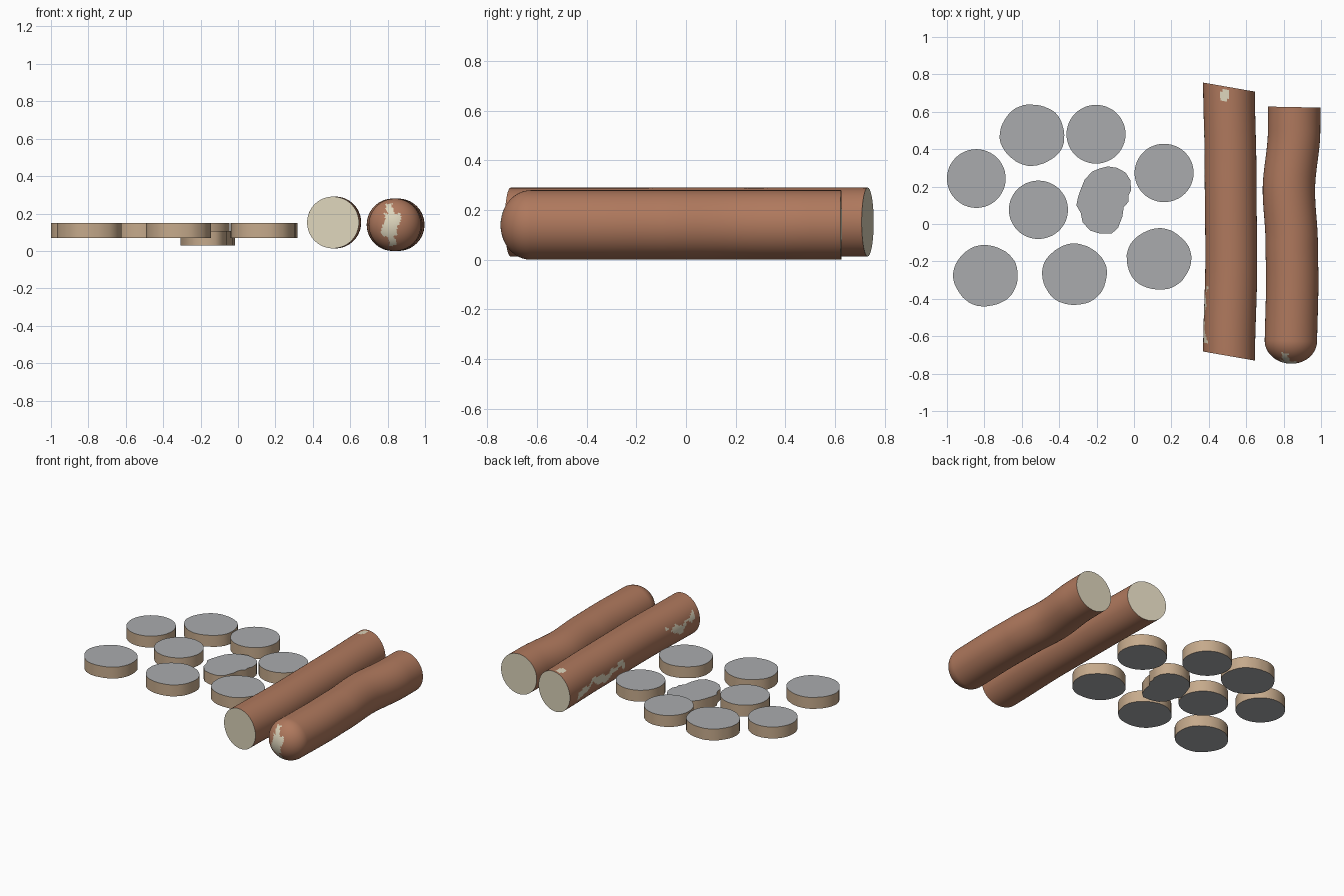
import bpy, bmesh, math, random

if "Cube" in bpy.data.objects:
    bpy.data.objects.remove(bpy.data.objects["Cube"])
random.seed(4)


def mat(name, rgb):
    m = bpy.data.materials.new(name)
    m.diffuse_color = (*rgb, 1)
    m.use_nodes = True
    m.node_tree.nodes["Principled BSDF"].inputs["Base Color"].default_value = m.diffuse_color
    return m


SKIN = mat("sausage brown", (0.43, 0.19, 0.11))
CREAM = mat("cut cream", (0.72, 0.66, 0.50))
GREY = mat("slice grey", (0.40, 0.41, 0.42))
RIND = mat("slice rind tan", (0.56, 0.40, 0.26))


def finish(name, bm, mats):
    bmesh.ops.recalc_face_normals(bm, faces=bm.faces[:])
    me = bpy.data.meshes.new(name)
    bm.to_mesh(me)
    bm.free()
    for m in mats:
        me.materials.append(m)
    ob = bpy.data.objects.new(name, me)
    bpy.context.collection.objects.link(ob)
    return ob


def interp(path, y):
    """Smoothly interpolated centre x for a given y."""
    for (y0, x0), (y1, x1) in zip(path, path[1:]):
        if y <= y1:
            t = max(0, (y - y0) / (y1 - y0))
            t = t * t * (3 - 2 * t)
            return x0 + (x1 - x0) * t
    return path[-1][1]


def sausage(name, path, rings, zc, slant, patch, seg=72):
    """rings: (y, radius) list from front to back; patch(x, y, z, angle) marks cream skin."""
    bm = bmesh.new()
    loops = []
    for y, r in rings:
        cx = interp(path, y)
        loop = []
        for i in range(seg):
            a = 2 * math.pi * i / seg
            dx = r * math.cos(a)
            loop.append(bm.verts.new((cx + dx, y + slant * dx, zc + r * math.sin(a))))
        loops.append(loop)
    for lo, hi in zip(loops, loops[1:]):
        for i in range(seg):
            j = (i + 1) % seg
            f = bm.faces.new((lo[i], lo[j], hi[j], hi[i]))
            f.smooth = True
            c = f.calc_center_median()
            a = math.degrees(math.atan2(c.z - zc, c.x - interp(path, c.y))) % 360
            f.material_index = 1 if patch(c.x, c.y, c.z, a) else 0
    # End caps
    for loop, front in ((loops[0], True), (loops[-1], False)):
        f = bm.faces.new(loop)
        f.material_index = 1
        f.smooth = False
    return finish(name, bm, (SKIN, CREAM))


# Straight sausage, cut at a slant on both ends, with worn patches on its left side
def worn_side(x, y, z, a):
    if ((x - 0.485) / 0.028) ** 2 + ((y - 0.69) / 0.032) ** 2 < 1 and z > 0.15:
        return True
    wob = 8 * math.sin(y * 23) + 4 * math.sin(y * 61)
    if 0.14 < y < 0.66:
        return abs(a - 182 - wob) < 4 + 9 * abs(math.sin(y * 11 + 0.6))
    if -0.64 < y < -0.34:
        return abs(a - 168 - wob) < 13 * abs(math.sin(y * 17))
    return False


path1 = [(-0.71, 0.508), (-0.2, 0.52), (0.3, 0.516), (0.732, 0.508)]
rings1 = [(-0.706 + 1.438 * i / 90, 0.1385) for i in range(91)]
sausage("slant_cut_sausage", path1, rings1, 0.152, -0.175, worn_side)


# Bent sausage: round front end, flat cut back end
def worn_tip(x, y, z, a):
    if y > -0.63:
        return False
    h = z - 0.14
    wide = 0.042 if abs(h) < 0.06 else 0.018
    mid = 0.818 + 0.012 * math.sin(h * 45)
    return abs(h) < 0.112 and abs(x - mid) < wide


path2 = [(-0.7, 0.838), (-0.3, 0.846), (-0.1, 0.843), (0.18, 0.828), (0.5, 0.856), (0.63, 0.857)]
rings2 = []
for i in range(20):
    t = math.pi / 2 * (i + 0.4) / 20
    rings2.append((-0.625 - 0.122 * math.cos(t), 0.14 * math.sin(t)))
rings2 += [(-0.625 + 1.25 * i / 60, 0.14) for i in range(61)]
sausage("bent_sausage", path2, rings2, 0.14, -0.02, worn_tip)


def slice_disc(name, outline, z0, z1):
    bm = bmesh.new()
    low = [bm.verts.new((x, y, z0)) for x, y in outline]
    top = [bm.verts.new((x, y, z1)) for x, y in outline]
    bm.faces.new(low)
    bm.faces.new(top)
    n = len(outline)
    for i in range(n):
        j = (i + 1) % n
        f = bm.faces.new((low[i], low[j], top[j], top[i]))
        f.material_index = 1
        f.smooth = True
    ob = finish(name, bm, (GREY, RIND))
    for e in ob.data.edges:
        a, b = (ob.data.vertices[v].co.z for v in e.vertices)
        e.use_edge_sharp = abs(a - b) < 1e-5
    return ob


# Round slices: x, y, half width, half depth, edge wobble
slices = [
    (-0.843, 0.243, 0.157, 0.157, 0), (-0.203, 0.48, 0.158, 0.157, 0),
    (0.161, 0.273, 0.158, 0.156, 0), (-0.511, 0.076, 0.158, 0.156, 0),
    (-0.544, 0.476, 0.173, 0.164, 1), (-0.793, -0.277, 0.173, 0.164, 1),
    (-0.318, -0.27, 0.173, 0.164, 1), (0.133, -0.188, 0.173, 0.164, 1),
]
for k, (cx, cy, rx, ry, wob) in enumerate(slices):
    pts = []
    for i in range(48):
        a = 2 * math.pi * i / 48
        s = 1 + wob * (0.012 * math.sin(5 * a + k) + random.uniform(-0.006, 0.006))
        pts.append((cx + rx * s * math.cos(a), cy + ry * s * math.sin(a)))
    slice_disc(f"round_slice_{k + 1}", pts, 0.07, 0.15)

# Ragged slice lying a little lower
ragged = [(-0.14, 0.308), (-0.09, 0.3), (-0.045, 0.275), (-0.02, 0.235), (-0.015, 0.18),
          (-0.03, 0.15), (-0.028, 0.12), (-0.055, 0.09), (-0.062, 0.04), (-0.085, -0.02),
          (-0.12, -0.052), (-0.18, -0.052), (-0.235, -0.035), (-0.275, 0.01), (-0.285, 0.06),
          (-0.308, 0.1), (-0.3, 0.14), (-0.285, 0.185), (-0.265, 0.235), (-0.225, 0.28),
          (-0.18, 0.298)]
slice_disc("ragged_slice", ragged, 0.028, 0.106)
